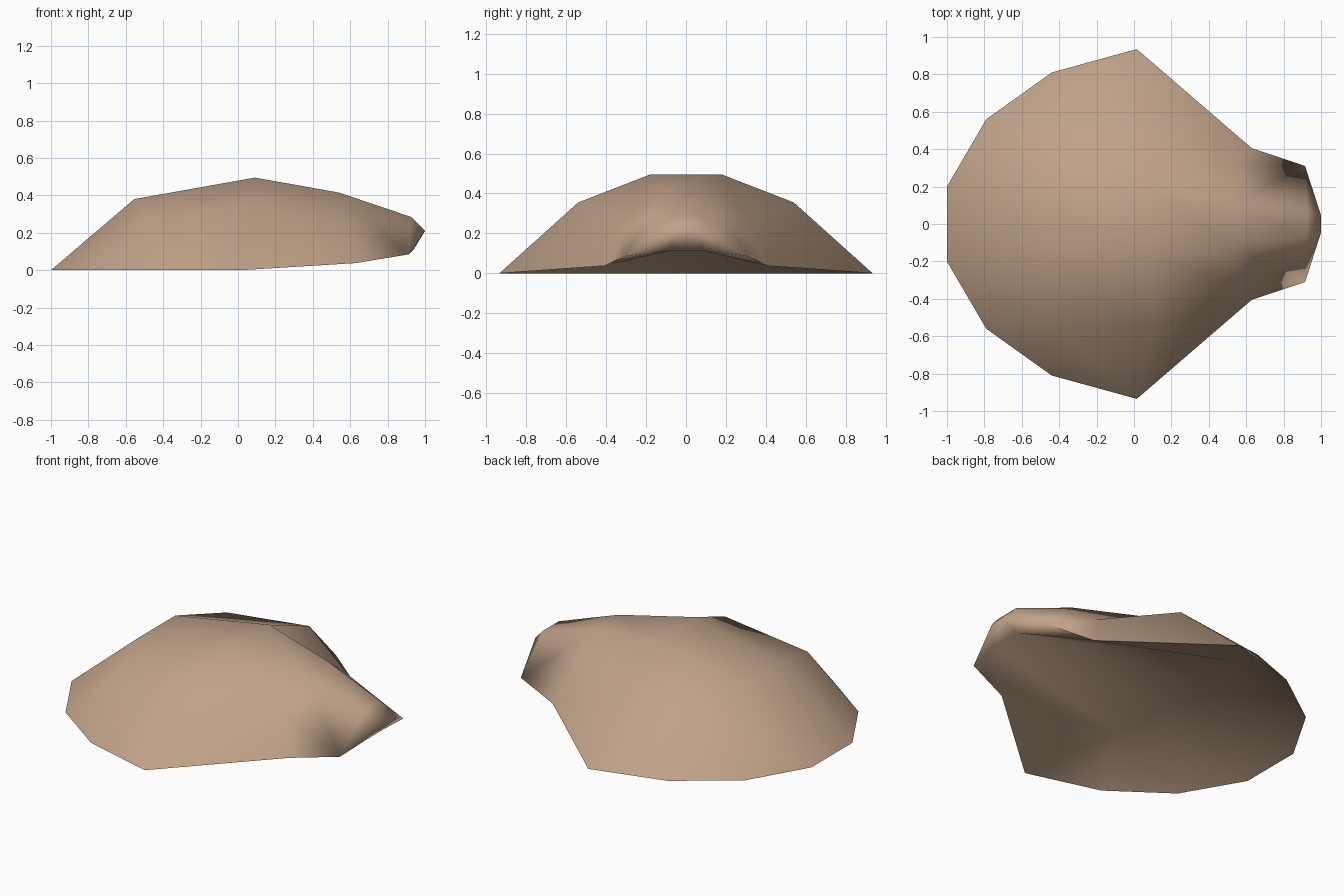
import bpy
import bmesh
import math

cube = bpy.data.objects.get("Cube")
if cube:
    bpy.data.objects.remove(cube, do_unlink=True)

# Single warm tan colour
TAN = (0.53, 0.365, 0.25, 1.0)
tan = bpy.data.materials.new("warm_tan")
tan.use_nodes = True
tan.diffuse_color = TAN
bsdf = tan.node_tree.nodes["Principled BSDF"]
bsdf.inputs["Base Color"].default_value = TAN
bsdf.inputs["Roughness"].default_value = 0.8

# Landmarks on the +y half; the other half is mirrored
POINTS = {
    # lower rim, from the tail round to the snout corner
    "tail": (-1.0, 0.2, 0.0),
    "hip": (-0.79, 0.56, 0.0),
    "flank": (-0.44, 0.81, 0.0),
    "wing": (0.015, 0.935, 0.0),
    "neck": (0.63, 0.405, 0.038),
    "corner": (0.915, 0.31, 0.085),
    # shoulder line
    "back_shoulder": (-0.455, 0.54, 0.288),
    "shoulder": (0.11, 0.54, 0.355),
    "front_shoulder": (0.54, 0.32, 0.245),
    # crown line
    "back_crown": (-0.555, 0.18, 0.38),
    "crown": (0.09, 0.18, 0.495),
    "front_crown": (0.54, 0.11, 0.415),
    "nose": (0.925, 0.075, 0.285),
    "lip": (1.0, 0.045, 0.21),
    # hollow of the underside
    "palate": (0.94, 0.09, 0.112),
    "inner_shoulder": (-0.31, 0.52, 0.2),
    "inner_crown": (-0.42, 0.17, 0.25),
}

# Points bridged across the middle, all the way round the section
CENTRE_LINE = ["tail", "back_crown", "crown", "front_crown", "nose",
               "lip", "palate", "inner_crown", "tail"]

SIDE_FACES = [
    # domed outer shell
    "tail hip back_shoulder back_crown",
    "hip flank back_shoulder",
    "flank wing back_shoulder",
    "wing shoulder back_shoulder",
    "back_crown back_shoulder shoulder crown",
    "crown shoulder front_shoulder front_crown",
    "wing neck shoulder",
    "neck front_shoulder shoulder",
    "neck corner front_shoulder",
    "front_crown front_shoulder corner nose",
    "nose corner lip",
    # turned-in lip and hollow underside
    "lip corner palate",
    "palate corner neck",
    "palate neck inner_shoulder",
    "neck wing inner_shoulder",
    "wing flank inner_shoulder",
    "flank hip inner_shoulder",
    "hip tail inner_crown inner_shoulder",
    "palate inner_shoulder inner_crown",
]

bm = bmesh.new()
verts = {}
for key, (x, y, z) in POINTS.items():
    for side in (1, -1):
        verts[key, side] = bm.verts.new((x, y * side, z))

for a, b in zip(CENTRE_LINE, CENTRE_LINE[1:]):
    bm.faces.new([verts[a, 1], verts[b, 1], verts[b, -1], verts[a, -1]])
for names in SIDE_FACES:
    for side in (1, -1):
        bm.faces.new([verts[n, side] for n in names.split()])
bmesh.ops.recalc_face_normals(bm, faces=bm.faces[:])

mesh = bpy.data.meshes.new("hollow_shell")
bm.to_mesh(mesh)
bm.free()
mesh.materials.append(tan)
shell = bpy.data.objects.new("hollow_shell", mesh)
bpy.context.collection.objects.link(shell)

# Smooth over the snout and hollow, sharp along the thin rim
bpy.ops.object.select_all(action="DESELECT")
shell.select_set(True)
bpy.context.view_layer.objects.active = shell
bpy.ops.object.shade_smooth_by_angle(angle=math.radians(100))
